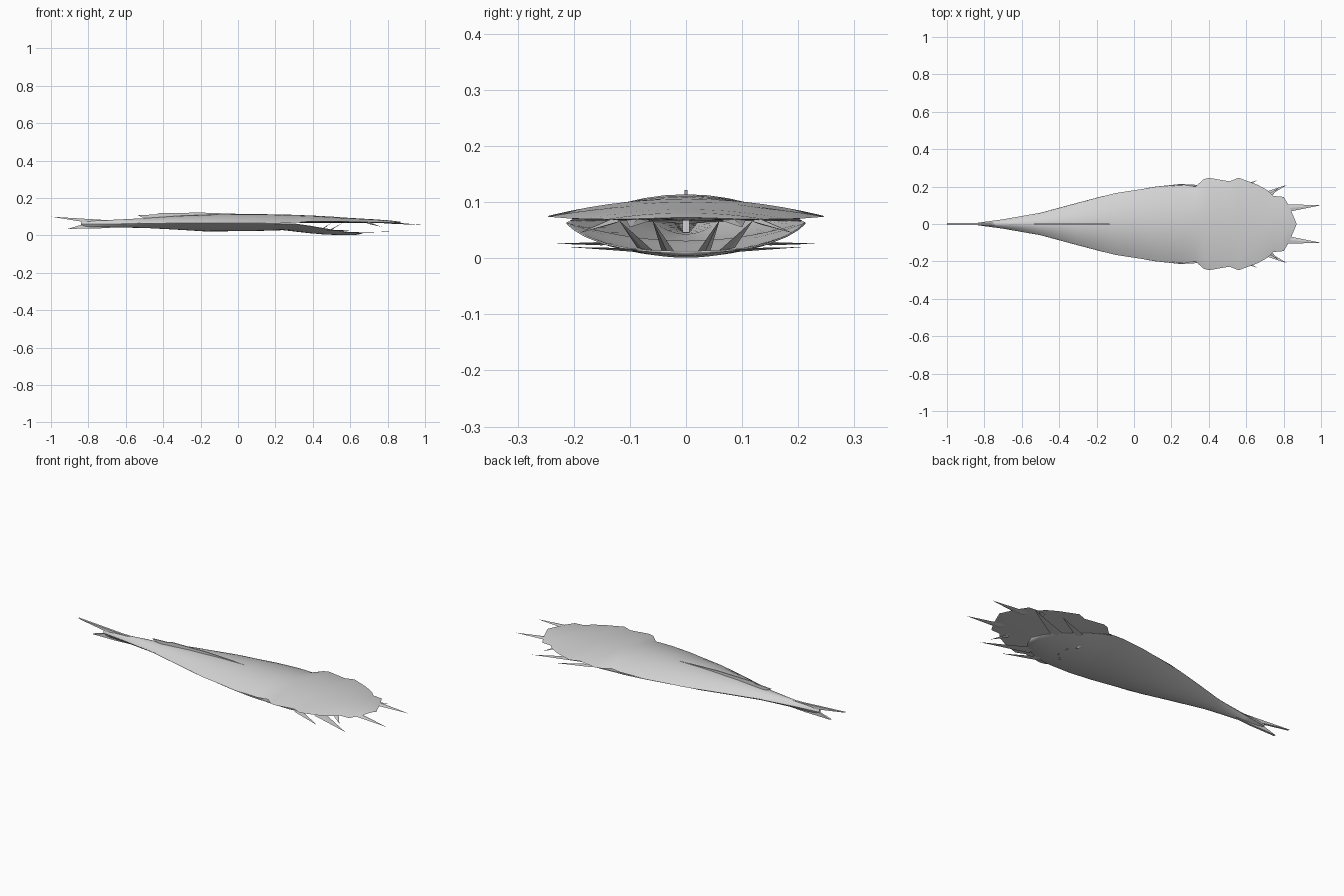
import bpy, bmesh, math
from mathutils import Vector

cube = bpy.data.objects.get("Cube")
if cube:
    bpy.data.objects.remove(cube)

grey = bpy.data.materials.new("pale_grey")
grey.use_nodes = True
grey.diffuse_color = (0.65, 0.65, 0.65, 1)
grey.node_tree.nodes["Principled BSDF"].inputs["Base Color"].default_value = (0.65, 0.65, 0.65, 1)


def finish(name, bm, angle=40):
    bmesh.ops.remove_doubles(bm, verts=bm.verts, dist=0.0005)
    mesh = bpy.data.meshes.new(name)
    bm.to_mesh(mesh)
    bm.free()
    mesh.materials.append(grey)
    obj = bpy.data.objects.new(name, mesh)
    bpy.context.collection.objects.link(obj)
    bpy.ops.object.select_all(action='DESELECT')
    obj.select_set(True)
    bpy.context.view_layer.objects.active = obj
    bpy.ops.object.shade_smooth_by_angle(angle=math.radians(angle))
    return obj


def arched_sheet(name, stations, up=True, cols=16):
    """Sheet along x; each station is (x, half width, edge z, centre z)."""
    bm = bmesh.new()
    rows = []
    for x, w, edge, mid in stations:
        row = []
        for j in range(cols + 1):
            t = math.sin((j / cols - 0.5) * math.pi)
            row.append(bm.verts.new((x, w * t, edge + (mid - edge) * (1 - t * t))))
        rows.append(row)
    for a, b in zip(rows, rows[1:]):
        for j in range(cols):
            quad = [a[j], b[j], b[j + 1], a[j + 1]]
            bm.faces.new(quad if up else quad[::-1])
    return finish(name, bm)


def upright_fin(name, outline, thick):
    """Thin blade in the xz plane."""
    bm = bmesh.new()
    sides = [[bm.verts.new((x, s * thick / 2, z)) for x, z in outline] for s in (-1, 1)]
    bm.faces.new(sides[0])
    bm.faces.new(sides[1][::-1])
    n = len(outline)
    for i in range(n):
        k = (i + 1) % n
        bm.faces.new((sides[0][i], sides[1][i], sides[1][k], sides[0][k]))
    bmesh.ops.recalc_face_normals(bm, faces=bm.faces)
    return finish(name, bm, 20)


def spike(name, base, tip, width, height):
    """Flattened four-sided spike, mirrored to both sides."""
    for side, s in (("left", 1), ("right", -1)):
        b = Vector((base[0], s * base[1], base[2]))
        t = Vector((tip[0], s * tip[1], tip[2]))
        across = (t - b).cross(Vector((0, 0, 1))).normalized() * width / 2
        rise = Vector((0, 0, height / 2))
        bm = bmesh.new()
        ring = [bm.verts.new(b + d) for d in (across, rise, -across, -rise)]
        end = bm.verts.new(t)
        bm.faces.new(ring)
        for i in range(4):
            bm.faces.new((ring[i], end, ring[(i + 1) % 4]))
        bmesh.ops.recalc_face_normals(bm, faces=bm.faces)
        finish(side + "_" + name, bm, 20)


# Upper shell with scalloped head rim
shell = [
    (-.84, .006, .06, .08), (-.7, .025, .062, .082), (-.5, .06, .063, .092),
    (-.315, .11, .065, .105), (-.1, .165, .066, .113), (.11, .197, .066, .114),
    (.27, .208, .067, .111), (.33, .2, .07, .109), (.37, .238, .074, .107),
    (.4, .247, .075, .106), (.51, .228, .075, .1), (.56, .247, .074, .096),
    (.66, .21, .071, .09), (.715, .18, .07, .087), (.745, .15, .07, .085),
    (.8, .145, .069, .081), (.83, .096, .07, .078), (.87, 0, .073, .073)]
arched_sheet("upper_shell", shell)

# Flat roof under the hollow head
arched_sheet("palate", [(x, w, e, .067) for x, w, e, m in shell if x > .3], up=False)

# Belly that opens forward into the scooped lower jaw
belly = arched_sheet("belly_and_jaw", [
    (-.84, .006, .06, .042), (-.7, .025, .062, .043), (-.5, .06, .063, .04),
    (-.315, .11, .065, .03), (-.17, .148, .065, .021), (.11, .199, .064, .024),
    (.24, .213, .062, .028), (.31, .212, .06, .02), (.38, .2, .05, .012),
    (.45, .18, .038, .006), (.53, .145, .024, .002), (.6, .1, .015, .001),
    (.64, .06, .011, .004), (.665, 0, .01, .01)], up=False)
wall = belly.modifiers.new("wall", 'SOLIDIFY')
wall.thickness = 0.003
wall.offset = -1

# Forked tail and low back ridge
upright_fin("tail_fin", [(-.6, .083), (-.72, .083), (-1, .1), (-.8, .068),
                         (-.91, .035), (-.75, .037), (-.6, .046)], .012)
upright_fin("back_ridge", [(-.535, .108), (-.44, .112), (-.42, .119), (-.2, .122),
                           (.04, .114), (.04, .105), (-.3, .1), (-.45, .088), (-.51, .096)], .006)

# Rim spikes, jaw whiskers and gill bars
spike("front_spike", (.78, .082, .069), (1, .1, .055), .05, .01)
spike("rim_spike", (.7, .13, .066), (.77, .19, .045), .035, .01)
spike("jaw_whisker", (.58, .1, .015), (.82, .21, .02), .06, .006)
spike("side_whisker", (.48, .15, .026), (.66, .235, .026), .04, .006)
spike("gill_bar", (.42, .07, .012), (.5, .12, .068), .03, .01)
spike("inner_gill_bar", (.46, .03, .008), (.56, .06, .068), .025, .01)
